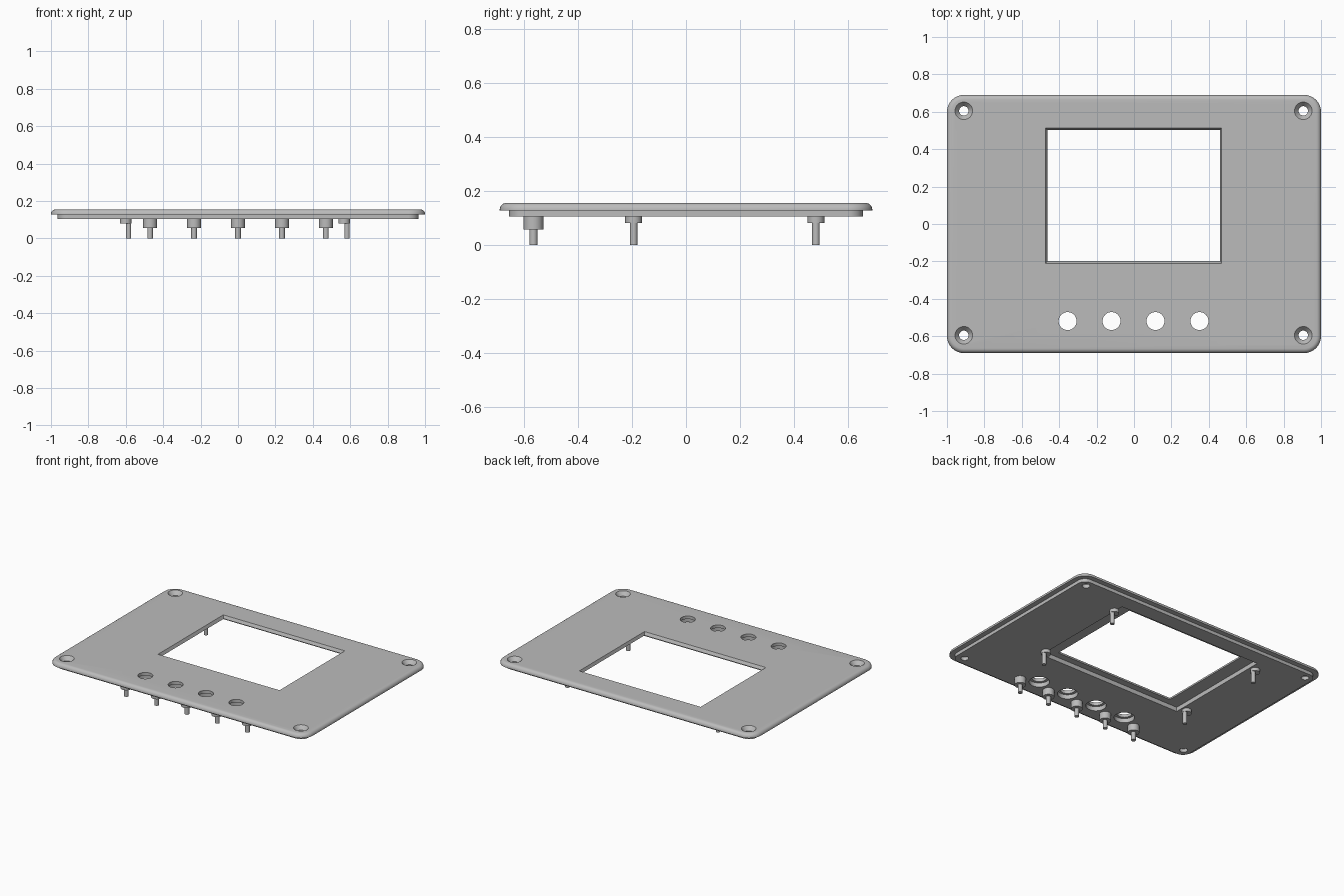
import bpy, bmesh, math

if "Cube" in bpy.data.objects:
    bpy.data.objects.remove(bpy.data.objects["Cube"])

grey = bpy.data.materials.new("light grey plastic")
grey.diffuse_color = (0.5, 0.5, 0.5, 1)
grey.use_nodes = True
grey.node_tree.nodes["Principled BSDF"].inputs["Base Color"].default_value = grey.diffuse_color


def finish(name, bm):
    bmesh.ops.recalc_face_normals(bm, faces=bm.faces[:])
    me = bpy.data.meshes.new(name)
    bm.to_mesh(me)
    bm.free()
    ob = bpy.data.objects.new(name, me)
    bpy.context.collection.objects.link(ob)
    me.materials.append(grey)
    return ob


def stack(name, loops):
    """Skin closed loops of equal point count and cap both ends."""
    bm = bmesh.new()
    rings = [[bm.verts.new(p) for p in loop] for loop in loops]
    n = len(rings[0])
    for a, b in zip(rings, rings[1:]):
        for i in range(n):
            j = (i + 1) % n
            bm.faces.new((a[i], a[j], b[j], b[i]))
    bm.faces.new(rings[0][::-1])
    bm.faces.new(rings[-1])
    return finish(name, bm)


def circle(x, y, r, z, n=32):
    return [(x + r * math.cos(math.tau * i / n),
             y + r * math.sin(math.tau * i / n), z) for i in range(n)]


def lathe(name, x, y, profile):
    return stack(name, [circle(x, y, r, z) for r, z in profile])


def rect(x0, x1, y0, y1, z):
    return [(x0, y0, z), (x1, y0, z), (x1, y1, z), (x0, y1, z)]


def rounded(inset, z, hx=1.0, hy=0.69, r=0.09, seg=8):
    pts = []
    for k, (sx, sy) in enumerate([(1, 1), (-1, 1), (-1, -1), (1, -1)]):
        for i in range(seg + 1):
            a = math.pi / 2 * (k + i / seg)
            pts.append((sx * (hx - r) + (r - inset) * math.cos(a),
                        sy * (hy - r) + (r - inset) * math.sin(a), z))
    return pts


def smooth(ob):
    bpy.ops.object.select_all(action='DESELECT')
    ob.select_set(True)
    bpy.context.view_layer.objects.active = ob
    bpy.ops.object.shade_smooth_by_angle(angle=math.radians(30))


# Panel with stepped underside and rounded top edge
TOP, BOT, MID, R = 0.155, 0.104, 0.127, 0.025
edge = [(0.035, BOT), (0.035, MID), (0, MID)]
edge += [(R - R * math.cos(a), TOP - R + R * math.sin(a))
         for a in (math.pi / 2 * i / 6 for i in range(7))]
panel = stack("panel", [rounded(i, z) for i, z in edge])

# Screen window, tapered, with a wider pocket underneath
cutters = [
    stack("screen_pocket_cutter", [rect(-0.56, 0.56, -0.245, 0.55, 0.05),
                                   rect(-0.56, 0.56, -0.245, 0.55, 0.134)]),
    stack("window_cutter", [rect(-0.463, 0.461, -0.199, 0.503, 0.12),
                            rect(-0.463, 0.461, -0.199, 0.503, 0.134),
                            rect(-0.473, 0.469, -0.21, 0.513, TOP),
                            rect(-0.473, 0.469, -0.21, 0.513, 0.2)]),
]
# Button holes, counterbored from below
for x in (-0.355, -0.12, 0.115, 0.35):
    cutters.append(lathe("button_hole_cutter", x, -0.519,
                         [(0.065, 0.05), (0.065, 0.134), (0.048, 0.134), (0.048, 0.2)]))
# Countersunk corner screw holes
for x in (-0.91, 0.905):
    for y in (-0.595, 0.605):
        cutters.append(lathe("screw_hole_cutter", x, y,
                             [(0.025, 0.05), (0.025, 0.128), (0.047, TOP), (0.047, 0.2)]))

for c in cutters:
    m = panel.modifiers.new(c.name, 'BOOLEAN')
    m.operation = 'DIFFERENCE'
    m.solver = 'EXACT'
    m.object = c
bpy.context.view_layer.update()
dg = bpy.context.evaluated_depsgraph_get()
cut_mesh = bpy.data.meshes.new_from_object(panel.evaluated_get(dg))
panel.modifiers.clear()
panel.data = cut_mesh
for c in cutters:
    bpy.data.objects.remove(c, do_unlink=True)
smooth(panel)

# Row of five stepped studs along the front
for i in range(-2, 3):
    smooth(lathe("front_stud", 0.235 * i, -0.565,
                 [(0.015, 0), (0.015, 0.056), (0.037, 0.056), (0.037, 0.11)]))

# Four screen posts: shoulder with a pin set to one side
for x in (-0.585, 0.583):
    for y in (-0.194, 0.481):
        smooth(lathe("screen_post_pin", x, y, [(0.014, 0), (0.014, 0.09)]))
        smooth(lathe("screen_post_shoulder", x - 0.016, y, [(0.031, 0.081), (0.031, 0.136)]))
